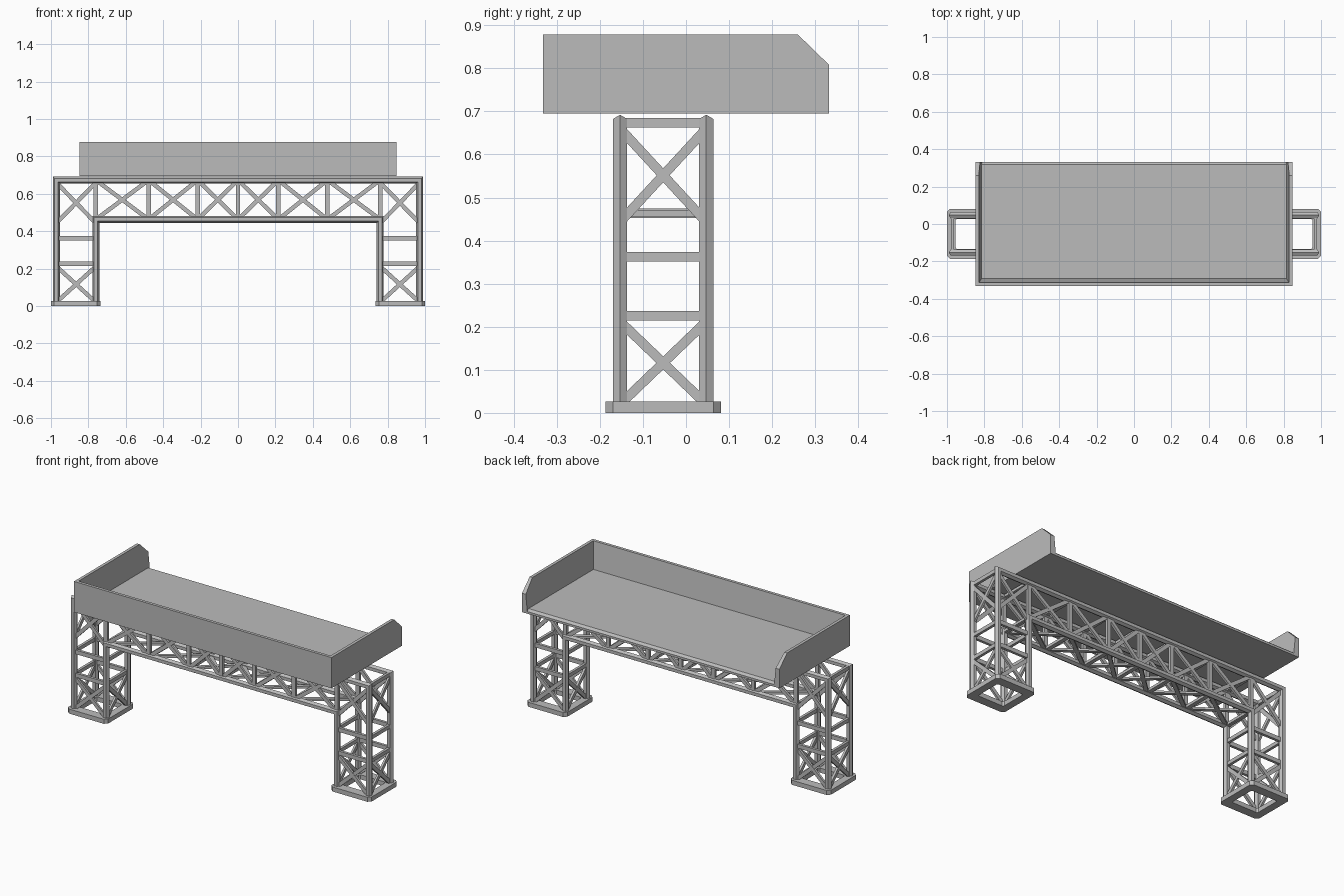
import bpy, bmesh, math
from mathutils import Vector

if "Cube" in bpy.data.objects:
    bpy.data.objects.remove(bpy.data.objects["Cube"])

GREY = (0.5, 0.5, 0.5, 1)
metal = bpy.data.materials.new("grey_metal")
metal.use_nodes = True
metal.diffuse_color = GREY
metal.node_tree.nodes["Principled BSDF"].inputs["Base Color"].default_value = GREY

OUT, INN = 0.971, 0.76       # outer and inner post lines
TOP, LOW = 0.673, 0.463      # top and bottom chord heights
FRONT, BACK = -0.153, 0.047  # the two truss planes
MID = (FRONT + BACK) / 2
R = 0.019                    # tube radius


def finish(bm, name):
    bmesh.ops.recalc_face_normals(bm, faces=bm.faces)
    mesh = bpy.data.meshes.new(name)
    bm.to_mesh(mesh)
    bm.free()
    mesh.materials.append(metal)
    obj = bpy.data.objects.new(name, mesh)
    bpy.context.collection.objects.link(obj)
    return obj


def loft(bm, rings, caps=True):
    """Skin a list of closed rings of points."""
    rows = [[bm.verts.new(p) for p in ring] for ring in rings]
    n = len(rows[0])
    for a, b in zip(rows, rows[1:]):
        for i in range(n):
            j = (i + 1) % n
            bm.faces.new((a[i], a[j], b[j], b[i]))
    if caps:
        bm.faces.new(rows[0])
        bm.faces.new(rows[-1])


def tube_arch(name, x, z, y):
    """Hexagonal tube up, across and down, with mitred corners."""
    path = [(-x, 0.01, -1, 0), (-x, z, -1, 1), (x, z, 1, 1), (x, 0.01, 1, 0)]
    bm = bmesh.new()
    rings = []
    for px, pz, mx, mz in path:
        ring = []
        for k in range(6):
            a = R * math.cos(k * math.pi / 3)
            b = R * math.sin(k * math.pi / 3)
            ring.append((px + mx * a, y + b, pz + mz * a))
        rings.append(ring)
    loft(bm, rings)
    finish(bm, name)


def bar(bm, p, q, normal, wide=0.024, thick=0.016):
    """Flat strip from p to q lying in the plane with the given normal."""
    p, q, n = Vector(p), Vector(q), Vector(normal)
    s = (q - p).normalized().cross(n) * wide / 2
    t = n * thick / 2
    loft(bm, [[e + s + t, e - s + t, e - s - t, e + s - t] for e in (p, q)])


def cross(bm, a, b, c, d, normal):
    """Two crossing strips: a to b and c to d."""
    bar(bm, a, b, normal, 0.022, 0.014)
    bar(bm, c, d, normal, 0.022, 0.012)


# Main tube frames
for label, y in (("front", FRONT), ("back", BACK)):
    tube_arch(label + "_outer_frame", OUT, TOP, y)
    tube_arch(label + "_inner_frame", INN, LOW, y)

# Tower bracing
LEVELS = (0.225, 0.363)
SPANS = ((0.02, 0.212), (0.443, 0.66))
for label, s in (("left", 1), ("right", -1)):
    bm = bmesh.new()
    xo, xi = s * OUT, s * INN
    Y, X = (0, 1, 0), (1, 0, 0)
    for y in (FRONT, BACK):
        for z in LEVELS:
            bar(bm, (xo, y, z), (xi, y, z), Y)
        for lo, hi in SPANS:
            cross(bm, (xo, y, lo), (xi, y, hi), (xo, y, hi), (xi, y, lo), Y)
    for x, heights in ((xo, LEVELS + (TOP,)), (xi, LEVELS + (LOW, TOP))):
        for z in heights:
            bar(bm, (x, FRONT, z), (x, BACK, z), X, 0.022)
    for x, spans in ((xo, SPANS), (xi, SPANS[:1])):
        for lo, hi in spans:
            cross(bm, (x, FRONT, hi), (x, BACK, lo), (x, FRONT, lo), (x, BACK, hi), X)
    finish(bm, label + "_tower_bracing")

# Bridge truss bracing
stations = [-INN, -0.478, -0.216, 0.0, 0.216, 0.478, INN]
bm = bmesh.new()
for x in stations:
    for y in (FRONT, BACK):
        bar(bm, (x, y, LOW), (x, y, TOP), (0, 1, 0))
    for z in (LOW, TOP):
        bar(bm, (x, FRONT, z), (x, BACK, z), (0, 0, 1))
for a, b in zip(stations, stations[1:]):
    for y in (FRONT, BACK):
        cross(bm, (a, y, LOW), (b, y, TOP), (a, y, TOP), (b, y, LOW), (0, 1, 0))
    cross(bm, (a, FRONT, LOW), (b, BACK, LOW), (a, BACK, LOW), (b, FRONT, LOW), (0, 0, 1))
finish(bm, "bridge_bracing")


# Ring-shaped foot plates with clipped corners
def clipped(cx, hx, hy, c, z):
    pts = []
    for sx, sy in ((1, 1), (-1, 1), (-1, -1), (1, -1)):
        pair = [(cx + sx * hx, MID + sy * (hy - c), z), (cx + sx * (hx - c), MID + sy * hy, z)]
        pts += pair if sx * sy > 0 else pair[::-1]
    return pts


for label, s in (("left", 1), ("right", -1)):
    cx = s * 0.868
    outer = [clipped(cx, 0.132, 0.134, 0.017, z) for z in (0, 0.027)]
    inner = [clipped(cx, 0.087, 0.08, 0.008, z) for z in (0.027, 0)]
    bm = bmesh.new()
    loft(bm, outer + inner + outer[:1], caps=False)
    bmesh.ops.remove_doubles(bm, verts=bm.verts, dist=0.0001)
    finish(bm, label + "_foot_plate")

# Tray: floor with a bevelled rear lip
W, D, Z0, ZF, Z1 = 0.848, 0.332, 0.695, 0.72, 0.878
bm = bmesh.new()
side = [(-D, Z0), (D, Z0), (D, ZF - 0.012), (D - 0.014, ZF), (-D, ZF)]
loft(bm, [[(x, y, z) for y, z in side] for x in (-W, W)])
finish(bm, "tray_floor")

# Tray front wall, thicker at its base
bm = bmesh.new()
section = [(-D, Z0), (-D + 0.04, Z0), (-D + 0.04, ZF), (-D + 0.018, Z1), (-D, Z1)]
loft(bm, [[(x, y, z) for y, z in section] for x in (-W, W)])
finish(bm, "tray_front_wall")

# Tray side walls with a clipped rear top corner
for label, s in (("left", 1), ("right", -1)):
    outline = [(-D, Z0), (D, Z0), (D, 0.808), (0.26, Z1), (-D, Z1)]
    bm = bmesh.new()
    inside = [(s * (W - 0.018 - 0.018 * (Z1 - z) / (Z1 - Z0)), y, z) for y, z in outline]
    loft(bm, [[(s * W, y, z) for y, z in outline], inside])
    finish(bm, label + "_tray_wall")
